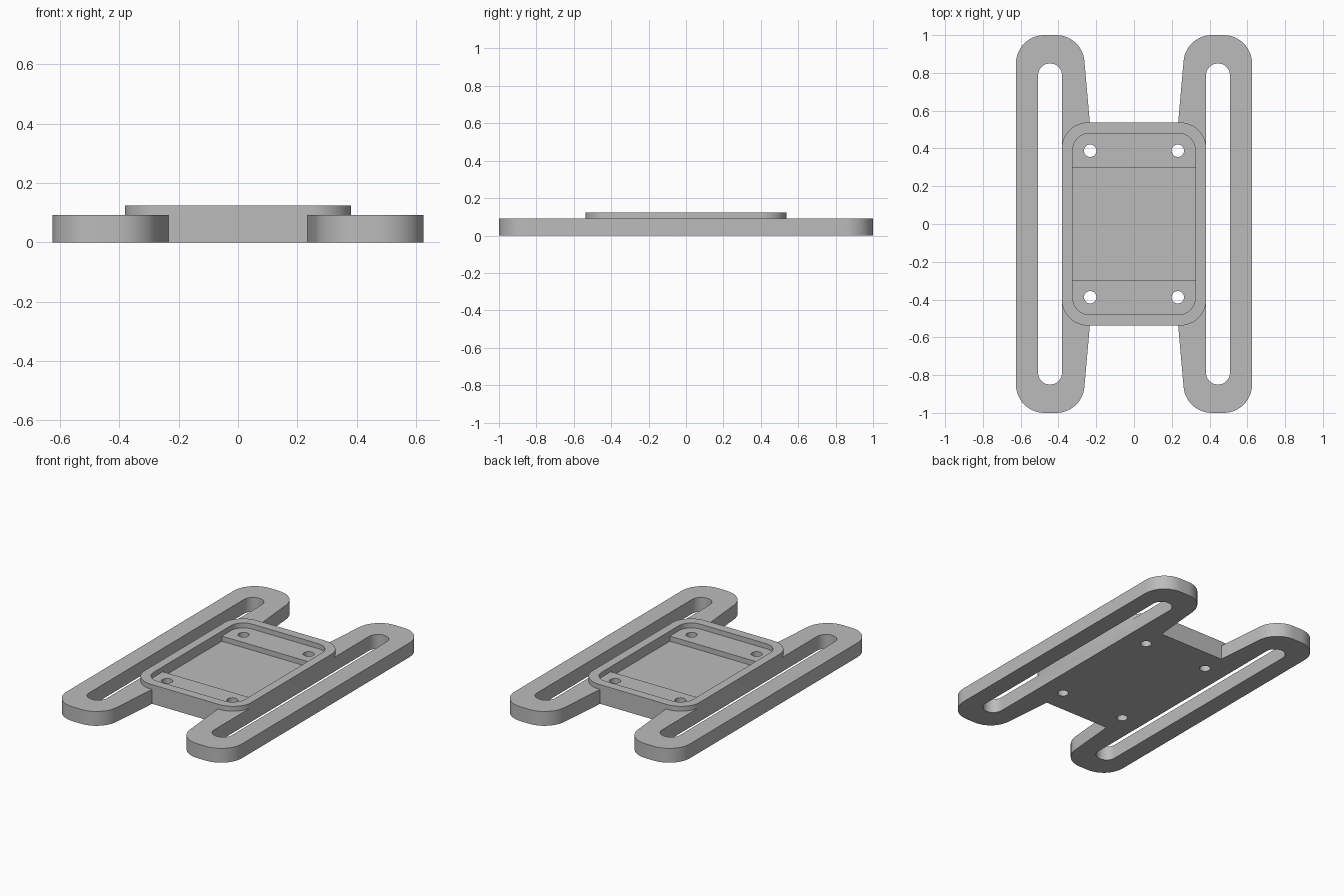
import bpy
import bmesh
from math import sin, cos, radians

if "Cube" in bpy.data.objects:
    bpy.data.objects.remove(bpy.data.objects["Cube"], do_unlink=True)

BAR_TOP, RIM_TOP, LEDGE, FLOOR = 0.092, 0.123, 0.091, 0.058

grey = bpy.data.materials.new("light grey plastic")
grey.use_nodes = True
colour = (0.5, 0.5, 0.5, 1)
grey.diffuse_color = colour
grey.node_tree.nodes["Principled BSDF"].inputs["Base Color"].default_value = colour


def arc(cx, cy, r, a0, a1, steps=12):
    angles = [radians(a0 + (a1 - a0) * i / steps) for i in range(steps + 1)]
    return [(cx + r * cos(a), cy + r * sin(a)) for a in angles]


def rounded_rect(hx, hy, r, steps=12):
    pts = []
    for i, (sx, sy) in enumerate([(1, 1), (-1, 1), (-1, -1), (1, -1)]):
        pts += arc(sx * (hx - r), sy * (hy - r), r, 90 * i, 90 * i + 90, steps)
    return pts


def prism(name, outline, z0, z1):
    bm = bmesh.new()
    face = bm.faces.new([bm.verts.new((x, y, z0)) for x, y in outline])
    top = bmesh.ops.extrude_face_region(bm, geom=[face])["geom"]
    bmesh.ops.translate(bm, vec=(0, 0, z1 - z0),
                        verts=[g for g in top if isinstance(g, bmesh.types.BMVert)])
    bmesh.ops.remove_doubles(bm, verts=bm.verts, dist=1e-5)
    bmesh.ops.recalc_face_normals(bm, faces=bm.faces)
    mesh = bpy.data.meshes.new(name)
    bm.to_mesh(mesh)
    bm.free()
    mesh.materials.append(grey)
    obj = bpy.data.objects.new(name, mesh)
    bpy.context.collection.objects.link(obj)
    return obj


def combine(target, other, operation):
    mod = target.modifiers.new(operation, 'BOOLEAN')
    mod.operation, mod.solver, mod.object = operation, 'EXACT', other
    bpy.context.view_layer.objects.active = target
    bpy.ops.object.modifier_apply(modifier=mod.name)
    bpy.data.objects.remove(other, do_unlink=True)


# Base: two side bars joined by the centre, one quarter outline mirrored
quarter = [(0.234, 0.538)] + arc(0.412, 0.85, 0.15, 175, 90) + arc(0.475, 0.85, 0.15, 90, 0)
half = quarter + [(x, -y) for x, y in reversed(quarter)]
outline = half + [(-x, -y) for x, y in half]
body = prism("strap_plate", outline, 0, BAR_TOP)

# Raised rounded centre plate
combine(body, prism("centre_plate", rounded_rect(0.383, 0.538, 0.14), 0, RIM_TOP), 'UNION')

# Long strap slot in each bar
for side in (-1, 1):
    slot = [(x + side * 0.4445, y) for x, y in rounded_rect(0.0635, 0.85, 0.0634)]
    combine(body, prism("slot_cutter", slot, -0.1, 0.3), 'DIFFERENCE')

# Pocket inside the rim, then the deeper middle between the two ledges
combine(body, prism("pocket_cutter", rounded_rect(0.325, 0.48, 0.09), LEDGE, 0.3), 'DIFFERENCE')
middle = [(-0.325, -0.3), (0.325, -0.3), (0.325, 0.3), (-0.325, 0.3)]
combine(body, prism("middle_cutter", middle, FLOOR, 0.25), 'DIFFERENCE')

# Screw holes through the ledges
for sx in (-1, 1):
    for sy in (-1, 1):
        hole = arc(sx * 0.232, sy * 0.388, 0.033, 0, 345, 23)
        combine(body, prism("hole_cutter", hole, -0.1, 0.3), 'DIFFERENCE')

# Smooth the rounded walls, keep the rims crisp
bpy.ops.object.select_all(action='DESELECT')
body.select_set(True)
bpy.context.view_layer.objects.active = body
bpy.ops.object.shade_smooth_by_angle(angle=radians(30))
